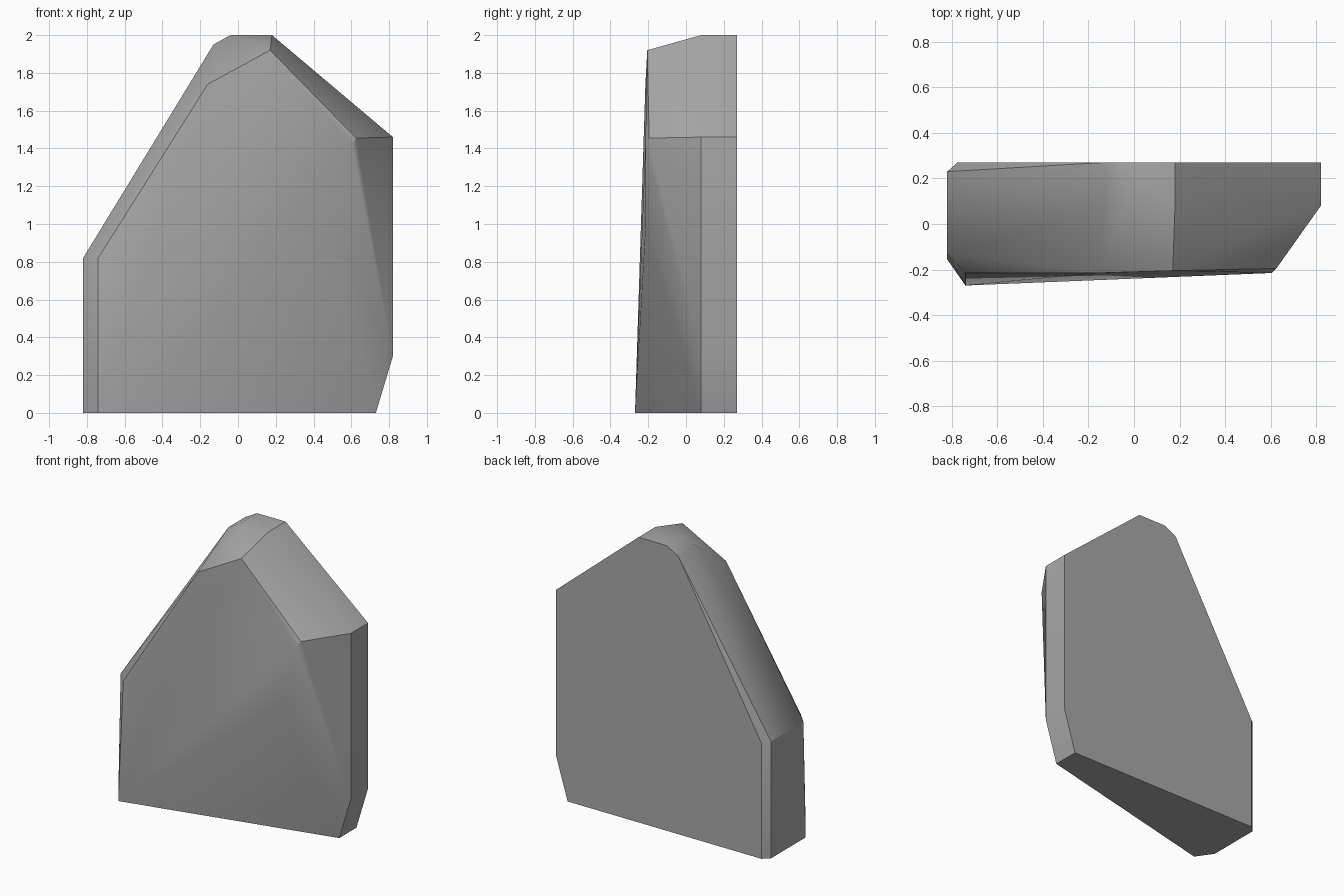
import bpy
import bmesh
import math
from mathutils import Vector

# Remove the default cube
default_cube = bpy.data.objects.get("Cube")
if default_cube:
    bpy.data.objects.remove(default_cube, do_unlink=True)

# Stone colour
STONE_GREY = (0.40, 0.40, 0.40, 1.0)
stone = bpy.data.materials.new("stone_grey")
stone.use_nodes = True
stone.diffuse_color = STONE_GREY
shader = stone.node_tree.nodes["Principled BSDF"]
shader.inputs["Base Color"].default_value = STONE_GREY
shader.inputs["Roughness"].default_value = 0.8

# Depth levels shared by many corners of the slab
BACK, MIDDLE, FACE, FOOT = 0.27, 0.08, -0.215, -0.27

# Flat back outline, as (x, z)
back_outline = [(-0.775, 0), (-0.775, 0.81), (-0.13, 1.95), (-0.04, 2),
                (0.18, 2), (0.82, 1.46), (0.82, 0.3), (0.73, 0)]

# Corners where the chipped bevels begin, as (x, z)
middle_corners = [(-0.13, 1.95), (-0.04, 2), (0.18, 2),
                  (0.82, 1.46), (0.82, 0.3), (0.73, 0)]

# Front face corners, as (x, z)
face_corners = [(-0.74, 0.82), (-0.16, 1.74), (0.605, 1.42), (0.49, 0.98)]

# Single corners: front foot, crown, shoulder and the flat left side
loose_corners = [(-0.74, FOOT, 0), (0.17, -0.205, 1.92), (0.625, -0.195, 1.455),
                 (-0.82, -0.155, 0), (-0.82, -0.13, 0.82),
                 (-0.82, 0.23, 0), (-0.82, 0.23, 0.82)]


def at_depth(outline, depth):
    """Place a front-on outline at one depth."""
    return [Vector((x, depth, z)) for x, z in outline]


corners = at_depth(back_outline, BACK)
corners += at_depth(middle_corners, MIDDLE)
corners += at_depth(face_corners, FACE)
corners += [Vector(corner) for corner in loose_corners]

# Wrap the corners in a chipped stone hull
bm = bmesh.new()
for corner in corners:
    bm.verts.new(corner)
hull = bmesh.ops.convex_hull(bm, input=bm.verts[:])
spare = {g for g in hull["geom_interior"] + hull["geom_unused"]
         if isinstance(g, bmesh.types.BMVert)}
bmesh.ops.delete(bm, geom=list(spare), context="VERTS")

# Merge coplanar triangles into clean facets
bmesh.ops.dissolve_limit(bm, angle_limit=math.radians(0.5),
                         verts=bm.verts[:], edges=bm.edges[:])
bmesh.ops.recalc_face_normals(bm, faces=bm.faces[:])

mesh = bpy.data.meshes.new("rock_slab")
bm.to_mesh(mesh)
bm.free()
mesh.materials.append(stone)
rock = bpy.data.objects.new("rock_slab", mesh)
bpy.context.collection.objects.link(rock)

# Soft shading across shallow facets, crisp at the sharp edges
bpy.ops.object.select_all(action="DESELECT")
rock.select_set(True)
bpy.context.view_layer.objects.active = rock
bpy.ops.object.shade_smooth_by_angle(angle=math.radians(30))
